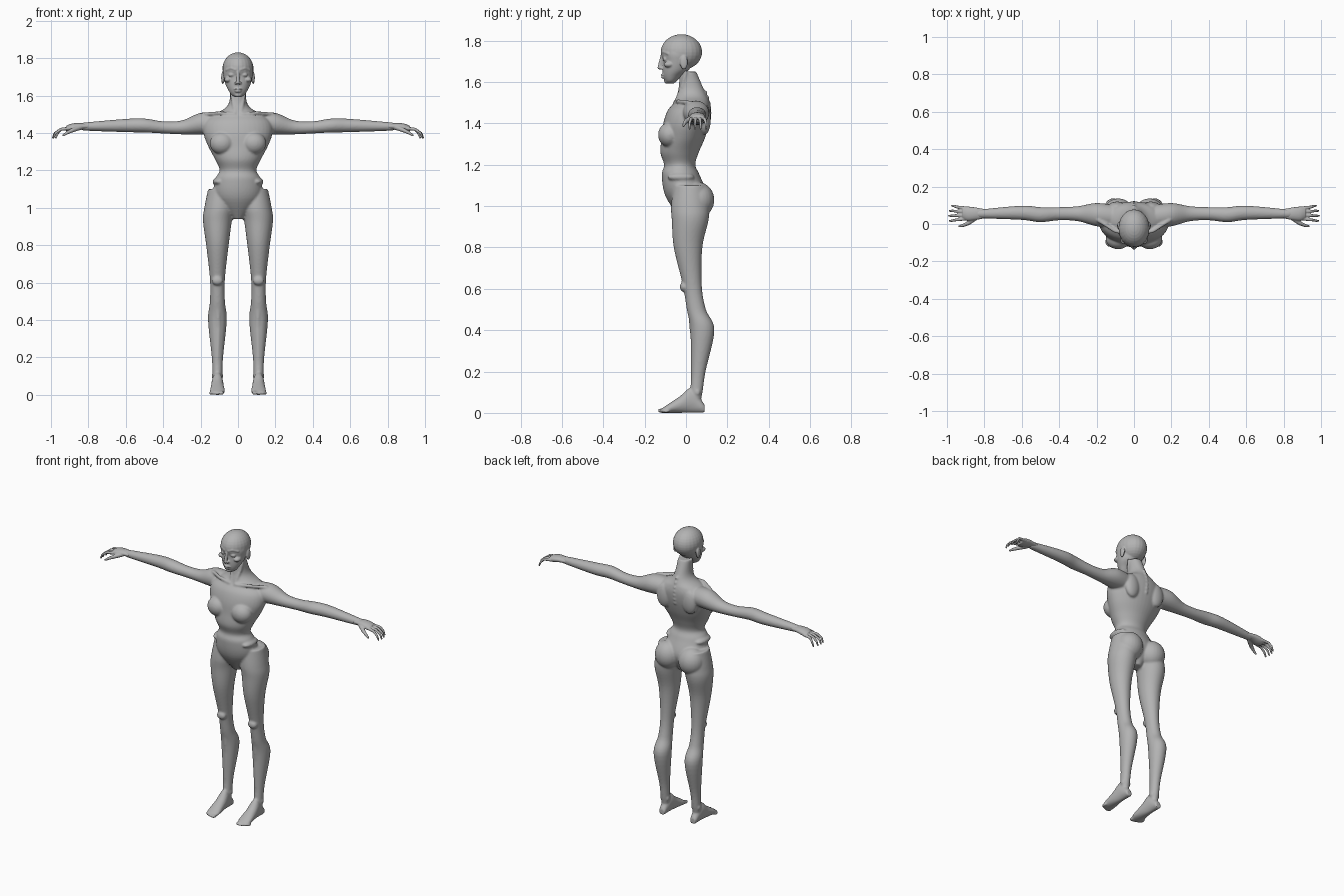
import bpy, bmesh, math
from mathutils import Vector, Matrix

default_cube = bpy.data.objects.get("Cube")
if default_cube:
    bpy.data.objects.remove(default_cube, do_unlink=True)

GREY = (0.45, 0.45, 0.45, 1)
clay = bpy.data.materials.new("clay_grey")
clay.use_nodes = True
clay.diffuse_color = GREY
clay.node_tree.nodes["Principled BSDF"].inputs["Base Color"].default_value = GREY

X, Y, Z = range(3)


def smooth_rows(rows, steps=6):
    """Catmull-Rom interpolation between section rows."""
    rows = [Vector(row) for row in rows]
    padded = [rows[0]] + rows + [rows[-1]]
    result = []
    for before, start, end, after in zip(padded, padded[1:], padded[2:], padded[3:]):
        tangent_in, tangent_out = (end - before) / 2, (after - start) / 2
        for step in range(steps):
            t = step / steps
            blend = t * t * (3 - 2 * t)
            result.append(start.lerp(end, blend) + tangent_in * t * (1 - t) ** 2
                          - tangent_out * t * t * (1 - t))
    return result + [rows[-1]]


def loft(bm, axis, rows, sides=40):
    """Skin ellipses; each row is position, two centres and two radii."""
    across, along = [i for i in range(3) if i != axis]
    rings = []
    for position, centre_u, centre_v, radius_u, radius_v in smooth_rows(rows):
        ring = []
        for side in range(sides):
            angle = math.tau * side / sides
            point = Vector()
            point[axis] = position
            point[across] = centre_u + radius_u * math.cos(angle)
            point[along] = centre_v + radius_v * math.sin(angle)
            ring.append(bm.verts.new(point))
        rings.append(ring)
    for lower, upper in zip(rings, rings[1:]):
        for side in range(sides):
            bm.faces.new((lower[side - 1], lower[side], upper[side], upper[side - 1]))
    bm.faces.new(rings[0])
    bm.faces.new(rings[-1])


def limb(bm, axis, rows, aspect):
    """Limb with one radius per row and a constant oval aspect."""
    loft(bm, axis, [(t, u, v, r, r * aspect) for t, u, v, r in rows])


def trunk(bm, rows):
    """Centred upright form; rows are height, half width, front and back depth."""
    loft(bm, Z, [(z, 0, (back - front) / 2, width, (back + front) / 2)
                 for z, width, front, back in rows])


def blob(bm, centre, radii):
    matrix = Matrix.Translation(centre) @ Matrix.Diagonal(radii).to_4x4()
    bmesh.ops.create_uvsphere(bm, u_segments=24, v_segments=16, radius=1, matrix=matrix)


def chain(bm, points, thick, thin):
    """Rounded tube through the points, tapering from thick to thin."""
    points = [Vector(point) for point in points]
    last = len(points) - 1
    radii = [thick + (thin - thick) * i / last for i in range(last + 1)]
    for point, radius in zip(points, radii):
        blob(bm, point, (radius, radius, radius))
    for i in range(last):
        span = points[i + 1] - points[i]
        turn = span.to_track_quat('Z', 'Y').to_matrix().to_4x4()
        middle = Matrix.Translation((points[i] + points[i + 1]) / 2)
        bmesh.ops.create_cone(bm, cap_ends=True, segments=16, radius1=radii[i],
                              radius2=radii[i + 1], depth=span.length, matrix=middle @ turn)


def add_mirrored_half(bm):
    everything = bm.verts[:] + bm.edges[:] + bm.faces[:]
    copies = bmesh.ops.duplicate(bm, geom=everything)["geom"]
    for item in copies:
        if isinstance(item, bmesh.types.BMVert):
            item.co.x *= -1


def finish(bm, name, location, voxel, passes):
    """Make the object and fuse its forms into one soft skin."""
    bmesh.ops.recalc_face_normals(bm, faces=bm.faces[:])
    mesh = bpy.data.meshes.new(name)
    bm.to_mesh(mesh)
    bm.free()
    mesh.materials.append(clay)
    mesh.shade_smooth()
    part = bpy.data.objects.new(name, mesh)
    part.location = location
    bpy.context.collection.objects.link(part)
    fuse = part.modifiers.new("fuse", 'REMESH')
    fuse.mode = 'VOXEL'
    fuse.voxel_size = voxel
    fuse.use_smooth_shade = True
    soften = part.modifiers.new("soften", 'SMOOTH')
    soften.factor = 0.5
    soften.iterations = passes


def build_leg(bm):
    limb(bm, Z, [(1.1, .09, .02, .07), (1, .1, .02, .08), (.93, .11, .02, .077),
                 (.8, .11, .01, .06), (.62, .11, .03, .04), (.5, .11, .05, .04),
                 (.4, .11, .08, .05), (.2, .11, .06, .03), (.1, .11, .05, .026),
                 (.02, .11, .04, .02)], aspect=1.15)
    # kneecap, shin ridge and ankle bones
    blob(bm, centre=(.11, -.01, .61), radii=(.03, .02, .025))
    chain(bm, [(.11, .02, .54), (.105, .036, .36), (.11, .036, .16)], thick=.016, thin=.012)
    for ankle in (.087, .133):
        blob(bm, centre=(ankle, .055, .1), radii=(.008, .014, .016))
    # foot, resting on the ground
    foot = [(.09, .02, .04), (.06, .025, .08), (.02, .03, .12),
            (-.03, .035, .08), (-.09, .04, .04), (-.12, .03, .02)]
    loft(bm, Y, [(y, .11, height / 2, width, height / 2) for y, width, height in foot])
    # toes
    for toe in range(5):
        size = .008 if toe else .011
        blob(bm, centre=(.086 + toe * .015, -.119 + toe * toe * .0015, size),
             radii=(size, .019, size))


def build_arm(bm):
    limb(bm, X, [(.1, .04, 1.45, .06), (.2, .05, 1.45, .062), (.3, .055, 1.43, .04),
                 (.4, .055, 1.43, .035), (.5, .05, 1.44, .04), (.6, .06, 1.44, .038),
                 (.8, .055, 1.435, .025), (.84, .055, 1.435, .02)], aspect=.93)


def build_body_forms(bm):
    # buttock, hip crest, breast and shoulder blade
    blob(bm, centre=(.083, .06, 1.03), radii=(.08, .077, .085))
    blob(bm, centre=(.1, -.025, 1.14), radii=(.036, .065, .022))
    blob(bm, centre=(.085, -.08, 1.345), radii=(.066, .055, .06))
    blob(bm, centre=(.09, .09, 1.42), radii=(.05, .03, .075))
    # collarbone and neck tendon
    chain(bm, [(.02, -.054, 1.5), (.1, -.038, 1.507), (.19, .02, 1.5)], thick=.01, thin=.01)
    chain(bm, [(.04, 0, 1.65), (.03, -.018, 1.58), (.014, -.046, 1.51)], thick=.008, thin=.009)


def build_torso(bm):
    trunk(bm, [(.94, .03, .03, .05), (1.05, .125, .1, .1), (1.15, .122, .117, .066),
               (1.2, .098, .106, .045), (1.26, .123, .124, .062), (1.33, .16, .118, .092),
               (1.4, .185, .11, .113), (1.46, .178, .09, .12), (1.5, .13, .058, .114),
               (1.53, .072, .046, .102), (1.57, .046, .036, .084), (1.65, .04, .03, .05)])
    # spine knuckles
    for knuckle in range(7):
        z = 1.4 + knuckle * .025
        blob(bm, centre=(0, .117 - 2 * (z - 1.45) ** 2, z), radii=(.008, .008, .009))


def build_face_forms(bm):
    # brow
    chain(bm, [(.013, -.116, .038), (.036, -.108, .047), (.062, -.086, .037)], .007, .006)
    # closed eyelid, nostril, cheekbone and ear
    blob(bm, centre=(.034, -.099, .011), radii=(.018, .014, .011))
    blob(bm, centre=(.011, -.12, -.033), radii=(.008, .01, .007))
    blob(bm, centre=(.054, -.082, -.015), radii=(.02, .026, .015))
    blob(bm, centre=(.081, -.01, -.005), radii=(.009, .019, .034))


def build_skull(bm):
    blob(bm, centre=(0, -.022, .045), radii=(.083, .1, .086))
    # jaw
    trunk(bm, [(-.108, .016, .092, -.06), (-.095, .036, .102, -.045), (-.07, .052, .111, -.02),
               (-.04, .067, .113, .015), (0, .077, .111, .03), (.04, .081, .114, .04),
               (.08, .065, .1, .03)])
    # nose, lips and chin
    chain(bm, [(0, -.116, .03), (0, -.122, 0), (0, -.128, -.03)], thick=.007, thin=.01)
    blob(bm, centre=(0, -.112, -.065), radii=(.022, .01, .005))
    blob(bm, centre=(0, -.11, -.077), radii=(.018, .011, .006))
    blob(bm, centre=(0, -.093, -.096), radii=(.02, .013, .012))


def build_hand(bm):
    # palm, measured from the wrist
    limb(bm, X, [(0, 0, 0, .025), (.05, 0, 0, .034), (.09, 0, -.006, .038),
                 (.117, .003, -.012, .03)], aspect=.55)
    # fingers fan out and droop
    for finger in range(4):
        base = .03 - finger * .019
        tip = base * 1.4
        reach = .19 - .004 * (finger - 2) ** 2
        chain(bm, [(.1, base, -.01), (.147, (base + tip) / 2, -.015),
                   (reach - .01, tip, -.036), (reach, tip, -.06)], thick=.0095, thin=.005)
    # thumb
    chain(bm, [(.045, -.02, -.005), (.085, -.05, -.02), (.112, -.062, -.033),
               (.134, -.067, -.047)], thick=.014, thin=.006)


body = bmesh.new()
for build_half in (build_leg, build_arm, build_body_forms):
    build_half(body)
add_mirrored_half(body)
build_torso(body)
finish(body, "body", location=(0, 0, 0), voxel=.006, passes=4)

head = bmesh.new()
build_face_forms(head)
add_mirrored_half(head)
build_skull(head)
finish(head, "head", location=(0, 0, 1.7), voxel=.004, passes=2)

for name, side in (("left_hand", 1), ("right_hand", -1)):
    hand = bmesh.new()
    build_hand(hand)
    bmesh.ops.scale(hand, vec=(side, 1, 1), verts=hand.verts[:])
    finish(hand, name, location=(side * .8, .055, 1.435), voxel=.0035, passes=2)
